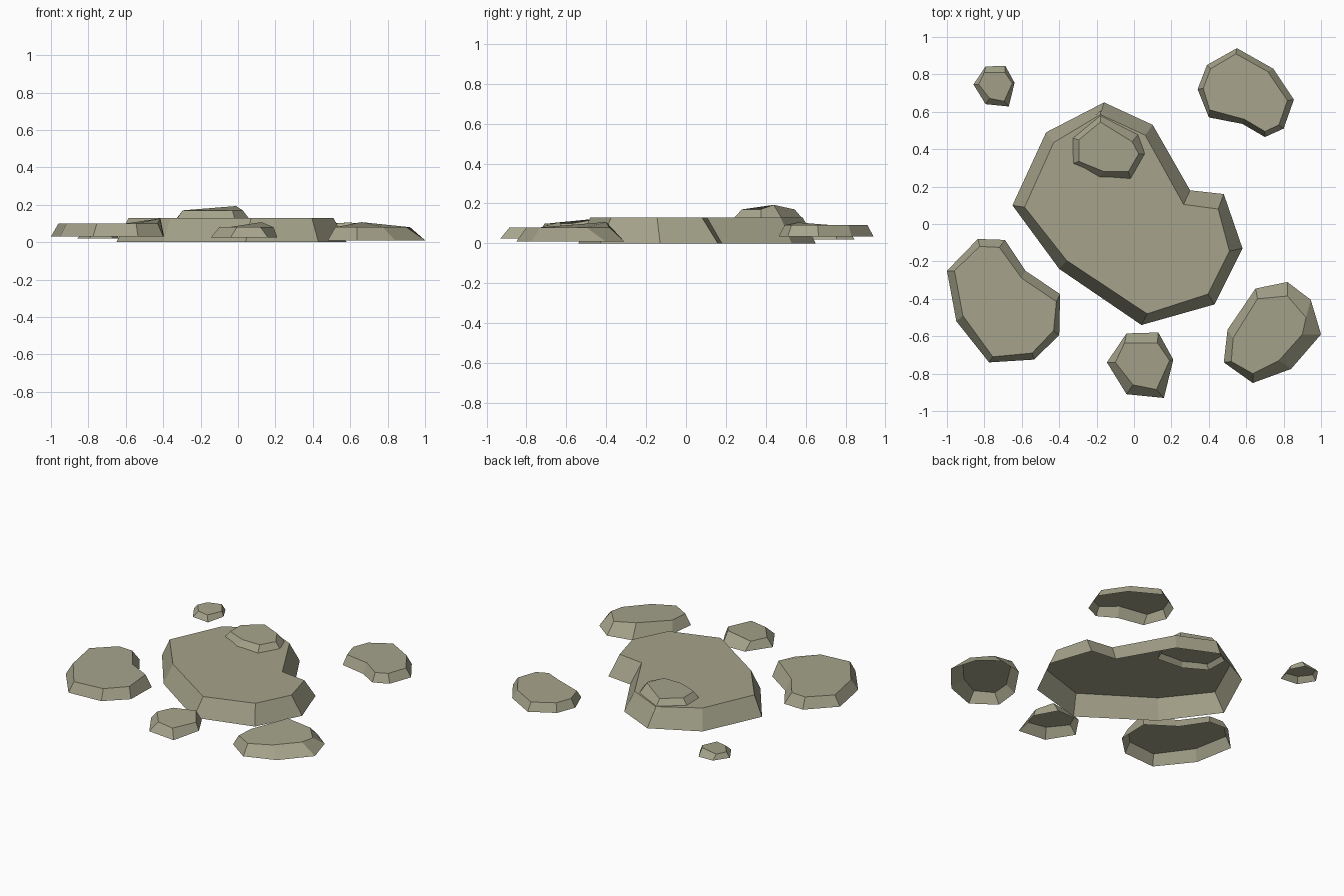
import bpy, bmesh

stone = bpy.data.materials.new("olive_stone")
stone.diffuse_color = (0.38, 0.37, 0.26, 1)


def rock(name, base, top, z0, z1, raised=None, scale=1.0, pivot=(0, 0), to=(0, 0)):
    """Open-bottomed flat stone: clockwise base and top outlines; raised = {top index: height}."""
    raised = raised or {}
    place = lambda p: (to[0] + (p[0] - pivot[0]) * scale, to[1] + (p[1] - pivot[1]) * scale)
    bm = bmesh.new()
    low = [bm.verts.new((*place(p), z0)) for p in base]
    high = [bm.verts.new((*place(p), raised.get(i, z1))) for i, p in enumerate(top)]
    n = len(low)
    for i in range(n):
        j = (i + 1) % n
        bm.faces.new((low[j], low[i], high[i], high[j]))
    bm.faces.new(high[::-1])
    me = bpy.data.meshes.new(name)
    bm.to_mesh(me)
    bm.free()
    me.materials.append(stone)
    ob = bpy.data.objects.new(name, me)
    bpy.context.collection.objects.link(ob)
    return ob


# Large central slab
rock("main_slab",
     [(-.16, .65), (.10, .53), (.30, .18), (.48, .16), (.58, -.13),
      (.43, -.43), (.04, -.54), (-.40, -.24), (-.65, .10), (-.47, .49)],
     [(-.18, .585), (.06, .475), (.265, .105), (.45, .08), (.51, -.145),
      (.395, -.375), (.07, -.48), (-.36, -.195), (-.585, .09), (-.43, .435)],
     0, .13)

# Small stone resting on the slab, sunk slightly into it
rock("cap_stone",
     [(-.18, .605), (.035, .495), (.08, .375), (-.01, .215),
      (-.20, .23), (-.345, .315), (-.35, .465)],
     [(-.18, .545), (-.01, .44), (.025, .375), (-.03, .28),
      (-.16, .28), (-.295, .335), (-.295, .45)],
     .10, .17, {1: .193})

# Stones around the slab
rock("left_stone",
     [(-.835, -.08), (-.69, -.085), (-.58, -.25), (-.395, -.375), (-.40, -.595),
      (-.535, -.725), (-.775, -.74), (-.95, -.52), (-1, -.25)],
     [(-.825, -.12), (-.72, -.125), (-.60, -.29), (-.415, -.415), (-.43, -.57),
      (-.545, -.69), (-.755, -.71), (-.915, -.49), (-.96, -.25)],
     .03, .10, {3: .127})

rock("right_stone",
     [(.65, -.345), (.82, -.31), (.945, -.405), (1, -.59),
      (.84, -.775), (.635, -.85), (.48, -.74), (.50, -.565)],
     [(.66, -.40), (.82, -.385), (.92, -.50), (.90, -.59),
      (.775, -.73), (.635, -.80), (.52, -.735), (.53, -.61)],
     .01, .08, {0: .107})

rock("back_stone",
     [(.55, .94), (.745, .83), (.855, .665), (.80, .51), (.70, .465),
      (.58, .535), (.40, .57), (.34, .72), (.39, .85)],
     [(.545, .91), (.715, .815), (.82, .66), (.775, .53), (.70, .495),
      (.59, .56), (.405, .61), (.37, .725), (.41, .83)],
     .035, .092, {5: .105})

# Two pebbles sharing one shape
base = [(-.04, -.585), (.13, -.58), (.21, -.725), (.16, -.93), (-.04, -.91), (-.145, -.74)]
top = [(-.05, -.635), (.125, -.635), (.19, -.73), (.12, -.885), (-.005, -.86), (-.10, -.74)]
mid = (.03, -.75)
rock("front_pebble", base, top, .025, .08, {1: .107}, 1, mid, mid)
rock("back_pebble", base, top, .02, .054, {1: .07}, .62, mid, (-.75, .74))
